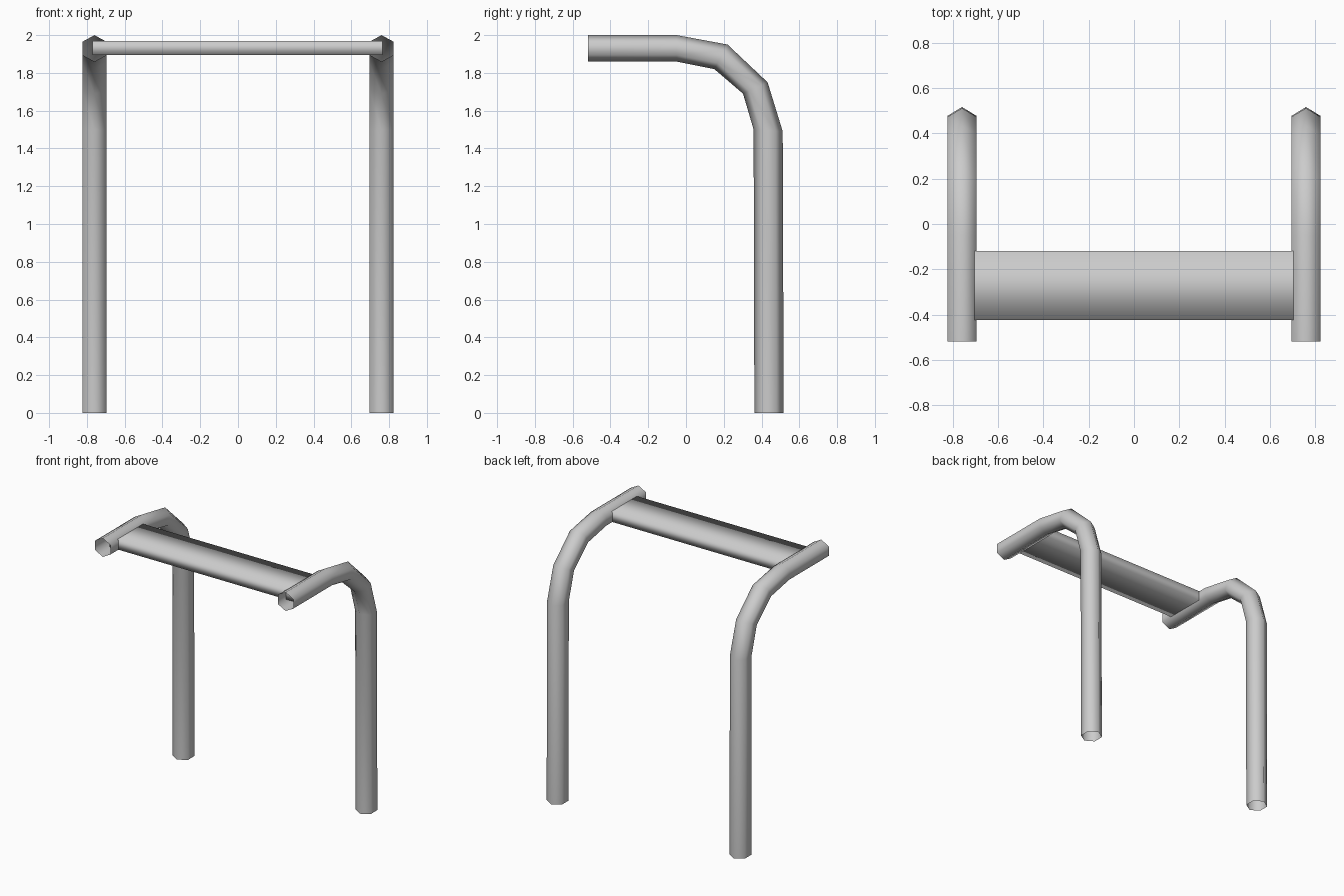
import bpy
from math import cos, sin, pi

if "Cube" in bpy.data.objects:
    bpy.data.objects.remove(bpy.data.objects["Cube"])


def loft(name, rings):
    """Skin a list of equal-length closed rings into an open-ended tube."""
    n = len(rings[0])
    verts = [v for ring in rings for v in ring]
    faces = [(r * n + i, r * n + (i + 1) % n, (r + 1) * n + (i + 1) % n, (r + 1) * n + i)
             for r in range(len(rings) - 1) for i in range(n)]
    mesh = bpy.data.meshes.new(name)
    mesh.from_pydata(verts, [], faces)
    mesh.shade_smooth()
    obj = bpy.data.objects.new(name, mesh)
    bpy.context.collection.objects.link(obj)
    return obj


# Outer and inner side profile (y, z) of the bent tube, from front end to foot
OUTER = [(-0.52, 2.0), (-0.05, 2.0), (0.22, 1.95), (0.432, 1.75), (0.512, 1.49), (0.517, 0)]
INNER = [(-0.52, 1.86), (-0.05, 1.86), (0.15, 1.82), (0.302, 1.69), (0.358, 1.50), (0.362, 0)]
SIDES, TUBE_R, TUBE_X = 6, 0.0733, 0.76


def bent_tube(name, x):
    rings = []
    for (yo, zo), (yi, zi) in zip(OUTER, INNER):
        ring = []
        for k in range(SIDES):
            a = 2 * pi * k / SIDES
            c = cos(a) / 2
            ring.append((x - TUBE_R * sin(a),
                         (yo + yi) / 2 + (yo - yi) * c,
                         (zo + zi) / 2 + (zo - zi) * c))
        rings.append(ring)
    return loft(name, rings)


# Two bent hollow posts
bent_tube("left_post", -TUBE_X)
bent_tube("right_post", TUBE_X)

# Flat softly shaded board running between the posts
SECTION = [(-0.425, 1.895), (-0.12, 1.895), (-0.12, 1.97), (-0.425, 1.97)]
loft("cross_board", [[(x, y, z) for y, z in SECTION] for x in (0.765, -0.77)])

# Make all normals point outward
import bmesh
for obj in bpy.context.collection.objects:
    bm = bmesh.new()
    bm.from_mesh(obj.data)
    bmesh.ops.recalc_face_normals(bm, faces=bm.faces)
    bm.to_mesh(obj.data)
    bm.free()
